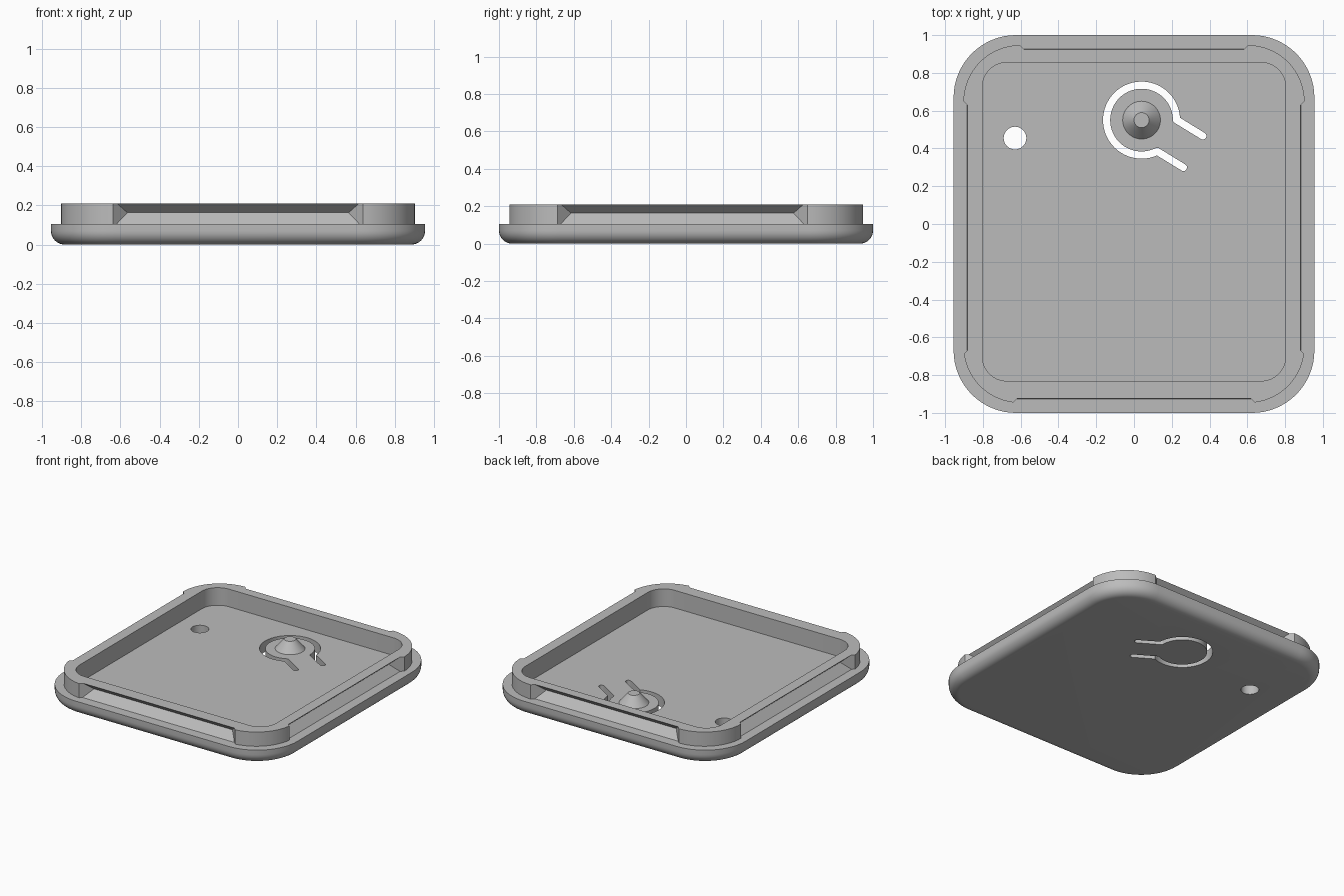
import bpy, bmesh, math
from mathutils import Matrix, Vector

if "Cube" in bpy.data.objects:
    bpy.data.objects.remove(bpy.data.objects["Cube"])

grey = bpy.data.materials.new("plain grey")
grey.use_nodes = True
colour = (0.5, 0.5, 0.5, 1)
grey.diffuse_color = colour
grey.node_tree.nodes["Principled BSDF"].inputs["Base Color"].default_value = colour

FLOOR, LEDGE, TOP = 0.08, 0.105, 0.21


def rounded_rect(hx, hy, r, z, cy=0.0, steps=16):
    pts = []
    for q, (sx, sy) in enumerate([(1, 1), (-1, 1), (-1, -1), (1, -1)]):
        for i in range(steps + 1):
            a = math.pi / 2 * (q + i / steps)
            pts.append((sx * (hx - r) + r * math.cos(a),
                        cy + sy * (hy - r) + r * math.sin(a), z))
    return pts


def loft(name, loops):
    """Skin equal-sized loops and cap both ends."""
    bm = bmesh.new()
    rings = [[bm.verts.new(p) for p in loop] for loop in loops]
    for a, b in zip(rings, rings[1:]):
        for i in range(len(a)):
            j = (i + 1) % len(a)
            bm.faces.new((a[i], a[j], b[j], b[i]))
    bm.faces.new(rings[0][::-1])
    bm.faces.new(rings[-1])
    bmesh.ops.recalc_face_normals(bm, faces=bm.faces)
    mesh = bpy.data.meshes.new(name)
    bm.to_mesh(mesh)
    bm.free()
    mesh.materials.append(grey)
    obj = bpy.data.objects.new(name, mesh)
    bpy.context.collection.objects.link(obj)
    return obj


def prism(name, outline, z0=-0.1, z1=0.15):
    return loft(name, [[(x, y, z) for x, y in outline] for z in (z0, z1)])


def arc(cx, cy, r, a0, a1, n):
    return [(cx + r * math.cos(a0 + (a1 - a0) * i / n),
             cy + r * math.sin(a0 + (a1 - a0) * i / n)) for i in range(n + 1)]


def cut(target, cutter):
    cutter.hide_render = True
    bpy.context.view_layer.objects.active = target
    mod = target.modifiers.new("cut", "BOOLEAN")
    mod.operation, mod.solver, mod.object = "DIFFERENCE", "EXACT", cutter
    bpy.ops.object.modifier_apply(modifier=mod.name)
    bpy.data.objects.remove(cutter)


# Cover: filleted base, ledge, raised rim and inner pocket
F = 0.07
loops = []
for i in range(9):
    a = math.pi / 2 * i / 8
    inset = F * (1 - math.sin(a))
    loops.append(rounded_rect(0.955 - inset, 1 - inset, 0.33 - inset, F * (1 - math.cos(a))))
loops += [rounded_rect(0.955, 1, 0.33, LEDGE),
          rounded_rect(0.903, 0.947, 0.3, LEDGE),
          rounded_rect(0.903, 0.947, 0.3, TOP),
          rounded_rect(0.803, 0.843, 0.13, TOP, 0.012),
          rounded_rect(0.803, 0.843, 0.13, FLOOR, 0.012)]
cover = loft("cover", loops)

# V-shaped snap grooves on the four rim sides
def groove(angle, edge, half, shift):
    levels = [(LEDGE, 0.02), (0.163, 0.075), (TOP, 0.022), (TOP + 0.02, 0.003)]
    out = 0.02
    turn = Matrix.Rotation(angle, 3, "Z")
    rings = []
    for z, depth in levels:
        w, h = half - depth, half + out
        quad = [(shift - h, -edge - out), (shift + h, -edge - out),
                (shift + w, -edge + depth), (shift - w, -edge + depth)]
        rings.append([turn @ Vector((x, y, z)) for x, y in quad])
    return loft("groove_cutter", rings)


for quarter, edge, half, shift in [(0, 0.947, 0.64, 0), (1, 0.903, 0.67, -0.02),
                                   (2, 0.947, 0.605, 0), (3, 0.903, 0.67, 0.02)]:
    cut(cover, groove(quarter * math.pi / 2, edge, half, shift))

# Round through hole
cut(cover, prism("hole_cutter", arc(-0.63, 0.455, 0.06, 0, math.tau, 40)[:-1]))

# Slit around the flexible button: open ring plus two straight arms
place = Matrix.Translation((0.04, 0.55, 0)) @ Matrix.Rotation(math.radians(-31.5), 4, "Z")
offset, mid, w = 0.098, 0.185, 0.019
start = math.asin(offset / mid)
ring = arc(0, 0, mid + w, start, math.tau - start, 64) + arc(0, 0, mid - w, math.tau - start, start, 64)
slits = [prism("ring_cutter", ring)]
near = mid * math.cos(start)
for side in (-1, 1):
    y = side * offset
    slits.append(prism("arm_cutter", arc(0.32, y, w, -math.pi / 2, math.pi / 2, 10)
                       + arc(near, y, w, math.pi / 2, 1.5 * math.pi, 10)))
for s in slits:
    s.data.transform(place)
    cut(cover, s)

# Conical button peg
peg = loft("button_peg", [[(0.04 + x, 0.55 + y, z) for x, y in arc(0, 0, r, 0, math.tau, 48)[:-1]]
                          for r, z in [(0.1, FLOOR - 0.01), (0.1, FLOOR), (0.04, FLOOR + 0.07)]])

# Smooth rounded surfaces, crisp edges
for obj in (cover, peg):
    bpy.ops.object.select_all(action="DESELECT")
    obj.select_set(True)
    bpy.context.view_layer.objects.active = obj
    bpy.ops.object.shade_smooth_by_angle(angle=math.radians(30))
